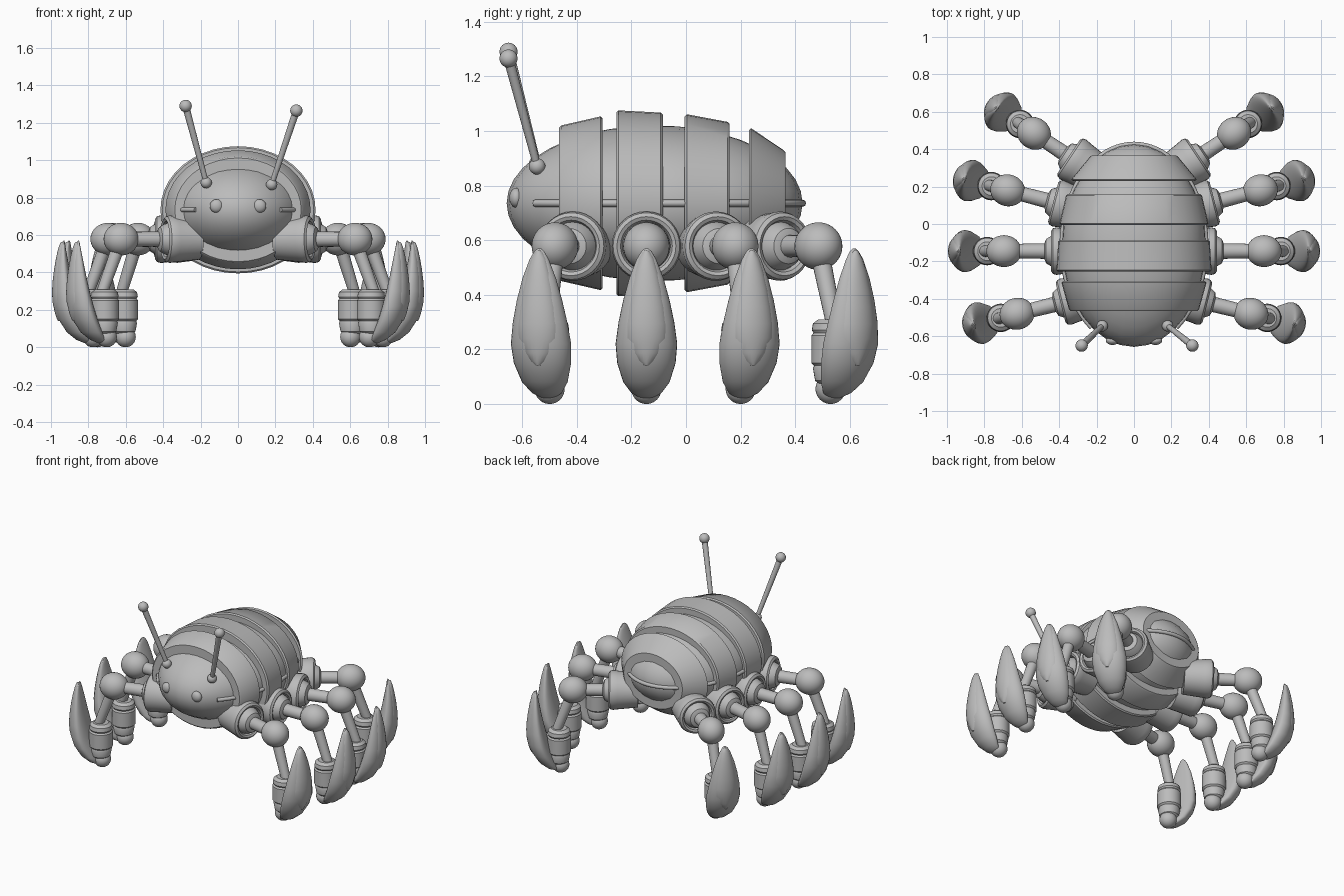
import bpy, bmesh
from math import sin, cos, pi, radians, atan2, sqrt
from mathutils import Vector, Matrix

cube = bpy.data.objects.get("Cube")
if cube:
    bpy.data.objects.remove(cube, do_unlink=True)

grey = bpy.data.materials.new("plain_grey")
grey.use_nodes = True
grey.diffuse_color = (0.5, 0.5, 0.5, 1)
grey.node_tree.nodes["Principled BSDF"].inputs["Base Color"].default_value = (0.5, 0.5, 0.5, 1)


def finish(name, bm, matrix, angle=35):
    """Turn a bmesh into a smooth-shaded object with sharp edges kept."""
    bmesh.ops.recalc_face_normals(bm, faces=bm.faces)
    mesh = bpy.data.meshes.new(name)
    bm.to_mesh(mesh)
    bm.free()
    mesh.materials.append(grey)
    ob = bpy.data.objects.new(name, mesh)
    bpy.context.collection.objects.link(ob)
    ob.matrix_world = matrix
    bpy.ops.object.select_all(action='DESELECT')
    ob.select_set(True)
    bpy.context.view_layer.objects.active = ob
    bpy.ops.object.shade_smooth_by_angle(angle=radians(angle))
    return ob


def loft(name, rows, matrix, inner=1.0, seg=32, closed=False):
    """Skin ellipses (height, centre x, half x, half y) along local z."""
    bm = bmesh.new()
    rings = []
    for t, cx, hx, hy in rows:
        ring = []
        for i in range(seg):
            a = 2 * pi * i / seg
            x = hx * cos(a) * (inner if cos(a) < 0 else 1)
            ring.append(bm.verts.new((cx + x, hy * sin(a), t)))
        rings.append(ring)
    pairs = list(zip(rings, rings[1:]))
    if closed:
        pairs.append((rings[-1], rings[0]))
    else:
        bm.faces.new(rings[0])
        bm.faces.new(rings[-1])
    for low, high in pairs:
        for i in range(seg):
            j = (i + 1) % seg
            bm.faces.new((low[i], low[j], high[j], high[i]))
    return finish(name, bm, matrix)


def ball(name, place, size, turn=Matrix()):
    bm = bmesh.new()
    bmesh.ops.create_uvsphere(bm, u_segments=32, v_segments=20, radius=1)
    bm.transform(Matrix.Diagonal((*size, 1)))
    return finish(name, bm, Matrix.Translation(place) @ turn)


def rod(name, start, end, r0, r1):
    start, end = Vector(start), Vector(end)
    d = end - start
    m = Matrix.Translation(start) @ d.to_track_quat('Z', 'Y').to_matrix().to_4x4()
    return loft(name, [(0, 0, r0, r0), (d.length, 0, r1, r1)], m, seg=20)


# Body
MID_Y, MID_Z = -0.115, 0.735
RX, RY, RZ = 0.385, 0.542, 0.285
ball("body", (0, MID_Y, MID_Z), (RX, RY, RZ))

# Armour bands wrapped around the body: front y, back y, front and back height radius
BANDS = [(-0.465, -0.305, 0.285, 0.318), (-0.255, -0.085, 0.34, 0.332),
         (-0.005, 0.16, 0.326, 0.298), (0.23, 0.365, 0.275, 0.195)]
lie_down = Matrix.Translation((0, 0, MID_Z)) @ Matrix.Rotation(-pi / 2, 4, 'X')
for n, (y0, y1, r0, r1) in enumerate(BANDS):
    wide = 1.22
    inside = [RZ * sqrt(1 - ((y - MID_Y) / RY) ** 2) - 0.03 for y in (y0, y1)]
    edge = 0.008
    outline = [(y0, inside[0]), (y0, r0 - edge), (y0 + edge, r0),
               (y1 - edge, r1), (y1, r1 - edge), (y1, inside[1])]
    loft(f"armour_band_{n + 1}", [(y, 0, r * wide, r) for y, r in outline],
         lie_down, seg=40, closed=True)

# Side ridge running around the back of the body
curve = bpy.data.curves.new("side_ridge", 'CURVE')
curve.dimensions = '3D'
curve.bevel_depth = 0.013
curve.bevel_resolution = 2
curve.use_fill_caps = True
path = curve.splines.new('POLY')
STEPS = 64
path.points.add(STEPS)
for i, p in enumerate(path.points):
    a = radians(-54 + 288 * i / STEPS)
    p.co = (RX * cos(a), MID_Y + RY * sin(a), MID_Z, 1)
curve.materials.append(grey)
ridge = bpy.data.objects.new("side_ridge", curve)
bpy.context.collection.objects.link(ridge)

# Eyes
for s, side in ((-1, "right"), (1, "left")):
    ball(f"{side}_eye", (s * 0.115, -0.622, 0.755), (0.036, 0.025, 0.036))

# Antennae, slightly uneven
for side, base, tip in (("right", (-0.17, -0.545, 0.88), (-0.28, -0.65, 1.29)),
                        ("left", (0.18, -0.545, 0.87), (0.312, -0.65, 1.265))):
    rod(f"{side}_antenna", base, tip, 0.014, 0.019)
    ball(f"{side}_antenna_base", base, (0.03,) * 3)
    ball(f"{side}_antenna_tip", tip, (0.033,) * 3)

# Leg shapes
SOCKET = [(-0.16, 0.11), (-0.03, 0.123), (0, 0.127), (0.018, 0.122), (0.028, 0.108),
          (0.022, 0.095), (0.005, 0.088), (0.03, 0.08), (0.055, 0.065), (0.065, 0.04)]
FOOT = [(0.07, 0.045), (0.085, 0.062), (0.13, 0.07), (0.14, 0.066), (0.15, 0.076),
        (0.25, 0.076), (0.26, 0.068), (0.27, 0.074), (0.295, 0.07), (0.31, 0.05)]
SHELL = [(0.02, 0.10, 0.02, 0.02), (0.04, 0.12, 0.05, 0.055), (0.08, 0.15, 0.07, 0.085),
         (0.15, 0.185, 0.08, 0.107), (0.22, 0.207, 0.08, 0.113), (0.30, 0.222, 0.07, 0.102),
         (0.38, 0.231, 0.055, 0.085), (0.46, 0.236, 0.038, 0.063),
         (0.53, 0.238, 0.02, 0.036), (0.56, 0.236, 0.01, 0.018), (0.57, 0.235, 0.003, 0.005)]
HIP_Z = 0.578


def lathe(name, profile, matrix):
    return loft(name, [(t, 0, r, r) for t, r in profile], matrix)


def leg(label, hip, knee):
    hip, knee = Vector((*hip, HIP_Z)), Vector((*knee, HIP_Z))
    out = knee - hip
    turn = Matrix.Rotation(atan2(out.y, out.x), 4, 'Z')
    # Local frame: x points outward from the knee, z is measured from the ground
    frame = Matrix.Translation((knee.x, knee.y, 0)) @ turn
    at = lambda u, z: frame @ Vector((u, 0, z))
    lathe(f"{label}_hip_socket", SOCKET,
          Matrix.Translation(hip) @ turn @ Matrix.Rotation(pi / 2, 4, 'Y'))
    rod(f"{label}_upper_leg", hip, knee, 0.042, 0.038)
    ball(f"{label}_knee", knee, (0.094, 0.085, 0.087), turn)
    rod(f"{label}_lower_leg", knee, at(0.11, 0.28), 0.036, 0.03)
    lathe(f"{label}_foot", FOOT, frame @ Matrix.Translation((0.09, 0, 0)))
    ball(f"{label}_toe", at(0.08, 0.055), (0.055,) * 3)
    loft(f"{label}_shell", SHELL, frame, inner=0.6)
    # Raised panel on the outside of the shell
    panel = [(0.14 + (z - 0.02) * 0.77, cx, hx, hy) for z, cx, hx, hy in SHELL]
    rows = []
    for z, _, hx, hy in panel:
        k = next(i for i in range(len(SHELL) - 1) if SHELL[i + 1][0] >= z)
        a, b = SHELL[k], SHELL[k + 1]
        f = (z - a[0]) / (b[0] - a[0])
        c, h, w = (a[i] + (b[i] - a[i]) * f for i in (1, 2, 3))
        rows.append((z, c + 0.3 * h, 0.7 * h + 0.008, min(hy, w) * 0.8))
    loft(f"{label}_shell_panel", rows, frame, inner=0.3)


LEGS = [("front", (0.365, -0.415), (0.625, -0.48)),
        ("front_middle", (0.415, -0.145), (0.695, -0.145)),
        ("rear_middle", (0.405, 0.11), (0.675, 0.18)),
        ("rear", (0.325, 0.345), (0.535, 0.485))]
for name, hip, knee in LEGS:
    for s, side in ((1, "left"), (-1, "right")):
        leg(f"{side}_{name}", (s * hip[0], hip[1]), (s * knee[0], knee[1]))
